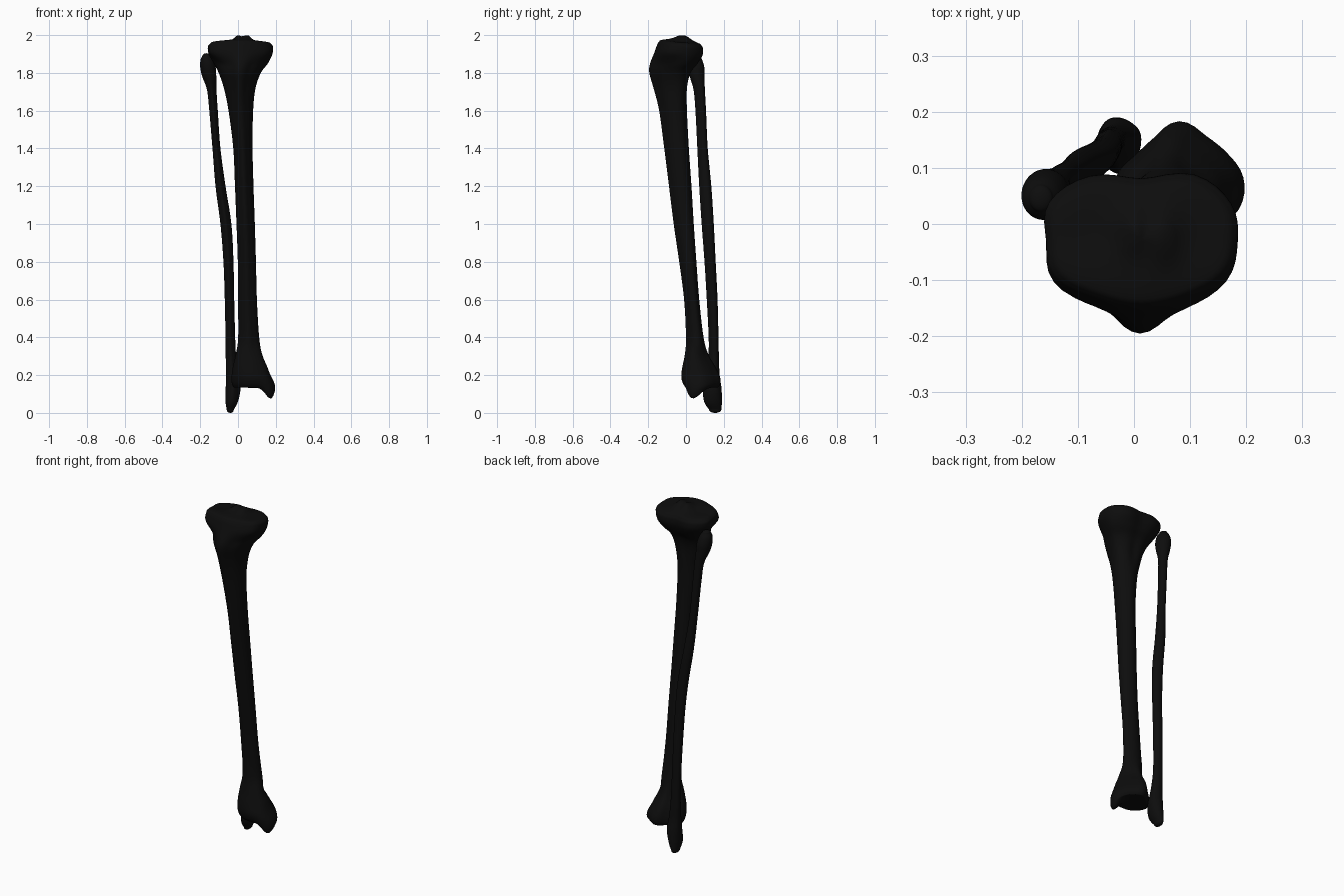
import bpy, bmesh, math

if "Cube" in bpy.data.objects:
    bpy.data.objects.remove(bpy.data.objects["Cube"])

N, SUB = 48, 5          # points per ring, rings between two levels

# cross-sections: radius every 30 degrees from +x (90 = back, 270 = front)
SECT = {
    "plateau": [1, 1.08, 1.1, .9, 1.08, 1.12, 1, 1.06, .98, 1, .98, 1.02],
    "tuber": [.95, 1.15, 1.1, .95, 1.1, 1.15, .95, .84, .84, 1, .84, .86],
    "shaft": [.95, 1.05, 1, 1, 1, 1.02, .93, .86, .88, 1, .86, .86],
    "distal": [1, .86, .84, .98, .8, .8, 1, 1.02, 1.02, .98, 1, 1.08],
    "round": [1] * 12,
}

# levels: section, z, x min, x max, y min, y max
TIBIA = [
    ("distal", .135, -.022, .188, -.002, .170),
    ("distal", .155, -.032, .197, -.016, .182),
    ("distal", .19, -.034, .188, -.025, .180),
    ("distal", .24, -.028, .158, -.020, .158),
    ("distal", .31, -.012, .128, -.006, .118),
    ("shaft", .40, .001, .112, .000, .093),
    ("shaft", .60, .000, .100, -.010, .070),
    ("shaft", .80, -.001, .095, -.036, .055),
    ("shaft", 1.0, -.008, .089, -.065, .041),
    ("shaft", 1.2, -.016, .082, -.090, .029),
    ("shaft", 1.4, -.025, .077, -.115, .015),
    ("shaft", 1.6, -.050, .080, -.142, .005),
    ("tuber", 1.72, -.075, .093, -.172, .005),
    ("tuber", 1.80, -.102, .121, -.194, .024),
    ("tuber", 1.85, -.128, .158, -.190, .062),
    ("plateau", 1.90, -.155, .182, -.168, .088),
    ("plateau", 1.94, -.160, .185, -.152, .090),
    ("plateau", 1.955, -.152, .177, -.143, .082),
]
FIBULA = [
    ("round", .018, -.060, -.022, .122, .187),
    ("round", .06, -.066, .000, .096, .190),
    ("shaft", .13, -.065, .013, .090, .188),
    ("shaft", .20, -.064, .002, .105, .178),
    ("shaft", .30, -.065, -.010, .118, .174),
    ("shaft", .40, -.066, -.015, .120, .172),
    ("shaft", .60, -.070, -.020, .110, .167),
    ("shaft", .80, -.077, -.024, .098, .157),
    ("shaft", 1.0, -.093, -.035, .083, .147),
    ("shaft", 1.2, -.119, -.066, .070, .134),
    ("shaft", 1.4, -.135, -.093, .060, .115),
    ("shaft", 1.6, -.152, -.107, .050, .106),
    ("shaft", 1.71, -.164, -.114, .040, .100),
    ("round", 1.78, -.189, -.115, .020, .098),
    ("round", 1.83, -.200, -.118, .008, .097),
    ("round", 1.87, -.198, -.130, .010, .085),
    ("round", 1.892, -.187, -.145, .022, .070),
]


def catmull(a, b, c, d, t):
    return [.5 * (2*q + (r-p)*t + (2*p-5*q+4*r-s)*t*t + (3*q-p-3*r+s)*t**3)
            for p, q, r, s in zip(a, b, c, d)]


def ring(row):
    """One outline, fitted to the level's bounding box."""
    z, x0, x1, y0, y1 = row[:5]
    rad, pts = row[5:], []
    for i in range(N):
        k, t = divmod(i * 12 / N, 1)
        k = int(k)
        r = catmull(*[[rad[(k+j) % 12]] for j in (-1, 0, 1, 2)], t)[0]
        a = 2 * math.pi * i / N
        pts.append((r * math.cos(a), r * math.sin(a)))
    us, vs = [p[0] for p in pts], [p[1] for p in pts]

    def fit(v, lo, hi, a, b):
        return a + (b - a) * (v - lo) / (hi - lo)
    return [(fit(u, min(us), max(us), x0, x1), fit(v, min(vs), max(vs), y0, y1), z)
            for u, v in pts]


def cap(base, height):
    """Rings shrinking towards the middle, for a domed end."""
    cx, cy = sum(p[0] for p in base) / N, sum(p[1] for p in base) / N
    out = []
    for s in (.97, .92, .84, .74, .62, .5, .38, .26, .14, .04):
        h = height * math.sqrt(1 - s * s)
        out.append([(cx + (x-cx)*s, cy + (y-cy)*s, z + h) for x, y, z in base])
    return out


def loft(name, levels, low, high, warp, mat):
    rows = [list(l[1:]) + SECT[l[0]] for l in levels]
    rings, last = [], len(rows) - 1
    for i in range(last):
        quad = [rows[max(0, min(last, i + j))] for j in (-1, 0, 1, 2)]
        rings += [ring(catmull(*quad, s / SUB)) for s in range(SUB)]
    rings.append(ring(rows[-1]))
    rings = cap(rings[0], -low)[::-1] + rings + cap(rings[-1], high)
    bm = bmesh.new()
    vr = [[bm.verts.new(warp(*p)) for p in r] for r in rings]
    for a, b in zip(vr, vr[1:]):
        for i in range(N):
            j = (i + 1) % N
            bm.faces.new((a[i], a[j], b[j], b[i]))
    bm.faces.new(vr[0][::-1])
    bm.faces.new(vr[-1])
    for f in bm.faces:
        f.smooth = True
    me = bpy.data.meshes.new(name)
    bm.to_mesh(me)
    bm.free()
    ob = bpy.data.objects.new(name, me)
    me.materials.append(mat)
    bpy.context.collection.objects.link(ob)
    return ob


def bump(x, y, cx, cy, sx, sy):
    return math.exp(-((x-cx)/sx)**2 - ((y-cy)/sy)**2)


def tibia_warp(x, y, z):
    # knee end: backward slope, two central spines, shallow condyle dishes
    if z > 1.86:
        w = min(1, (z - 1.86) / .08)
        z -= w * .09 * (y + .03)
        top = max(0, min(1, (z - 1.93) / .03))
        z += top * (.024 * bump(x, y, .0, -.01, .025, .04)
                    + .026 * bump(x, y, .05, -.02, .025, .045)
                    - .010 * bump(x, y, -.08, -.02, .05, .06)
                    - .008 * bump(x, y, .115, -.03, .05, .07))
    # ankle end: inner malleolus pulled down
    if z < .25:
        w = min(1, (.25 - z) / .1)
        z -= w * .058 * bump(x, y, .172, .035, .036, .055)
    return x, y, z


bone = bpy.data.materials.new("dark")
bone.diffuse_color = (.004, .004, .004, 1)
bone.use_nodes = True
bone.node_tree.nodes["Principled BSDF"].inputs["Base Color"].default_value = bone.diffuse_color

loft("shin_bone", TIBIA, .002, .022, tibia_warp, bone)
loft("calf_bone", FIBULA, .018, .012, lambda x, y, z: (x, y, z), bone)
